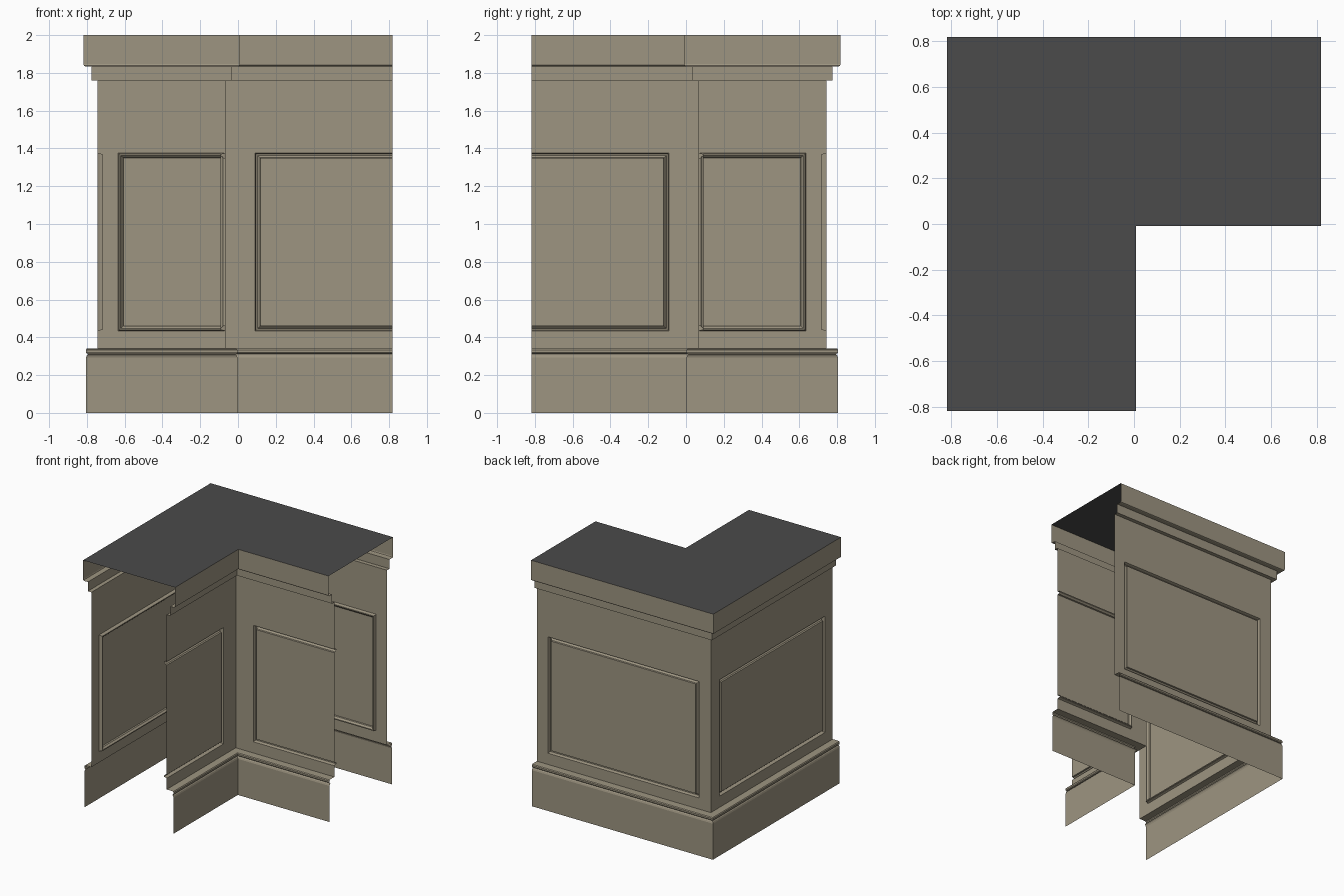
import bpy, bmesh
from mathutils import Vector

if "Cube" in bpy.data.objects:
    bpy.data.objects.remove(bpy.data.objects["Cube"])

END = 0.818
OUT = 0.743   # outer wall plane
INN = 0.067   # inner wall plane
UP = Vector((0, 0, 1))


def material(name, rgb):
    m = bpy.data.materials.new(name)
    m.diffuse_color = (*rgb, 1)
    m.use_nodes = True
    m.node_tree.nodes["Principled BSDF"].inputs["Base Color"].default_value = m.diffuse_color
    return m


paint = material("tan_paint", (0.34, 0.30, 0.22))
stone = material("dark_top", (0.07, 0.07, 0.07))


def finish(name, bm, mat):
    me = bpy.data.meshes.new(name)
    bm.to_mesh(me)
    bm.free()
    me.materials.append(mat)
    ob = bpy.data.objects.new(name, me)
    bpy.context.collection.objects.link(ob)
    return ob


def sweep(name, path, profile):
    """Mitred sweep of (projection, height) points along a three-point path."""
    pts = [Vector((*p, 0)) for p in path]
    n1 = (pts[1] - pts[0]).normalized().cross(UP)
    n2 = (pts[2] - pts[1]).normalized().cross(UP)
    bm = bmesh.new()
    rows = [[bm.verts.new(p + n * d + UP * z) for d, z in profile]
            for p, n in zip(pts, (n1, n1 + n2, n2))]
    for a, b in zip(rows, rows[1:]):
        for j in range(len(profile) - 1):
            bm.faces.new((a[j], b[j], b[j + 1], a[j + 1]))
    finish(name, bm, paint)


def panel_wall(name, start, end, u0, u1, open_start=False, open_end=False):
    """Flat wall with a grooved panel frame; open sides run off the wall end."""
    a, b = Vector((*start, 0)), Vector((*end, 0))
    along, length = (b - a).normalized(), (b - a).length
    out = along.cross(UP)
    groove = [(0, 0), (0.004, 0.010), (0.006, 0.026), (0.014, 0.026),
              (0.020, 0.017), (0.026, 0.012), (0.028, 0)]
    rects = [(0, length, 0.342, 1.76, 0)]
    for i, d in groove:
        rects.append((u0 if open_start else u0 + i, u1 if open_end else u1 - i,
                      0.433 + i, 1.377 - i, d))
    bm = bmesh.new()
    rings = []
    for l, r, lo, hi, d in rects:
        rings.append([bm.verts.new(a + along * u - out * d + UP * z)
                      for u, z in ((l, lo), (r, lo), (r, hi), (l, hi))])
    skip = {1: open_end, 3: open_start}
    for p, q in zip(rings, rings[1:]):
        for k in range(4):
            if not skip.get(k):
                m = (k + 1) % 4
                bm.faces.new((p[k], p[m], q[m], q[k]))
    bm.faces.new(rings[-1])
    finish(name, bm, paint)


outer = [(END, OUT), (-OUT, OUT), (-OUT, -END)]
inner = [(-INN, -END), (-INN, INN), (END, INN)]

# Skirting with bead, and stepped crown
skirting = [(0.062, 0), (0.062, 0.292), (0.058, 0.304), (0.050, 0.312),
            (0.058, 0.314), (0.063, 0.320), (0.063, 0.333), (0.058, 0.340),
            (0.050, 0.342), (0, 0.342)]
crown = [(0, 1.76), (0.032, 1.76), (0.032, 1.835), (0.066, 1.835),
         (0.072, 1.838), (0.075, 1.846), (0.075, 2.0)]
for side, path in (("outer", outer), ("inner", inner)):
    sweep(side + "_skirting", path, skirting)
    sweep(side + "_crown", path, crown)

# Panelled walls
panel_wall("back_wall", outer[0], outer[1], 0.098, 1.453)
panel_wall("left_wall", outer[1], outer[2], 0.108, 1.463)
panel_wall("inner_right_wall", inner[0], inner[1], 0, 0.728, open_start=True)
panel_wall("inner_front_wall", inner[1], inner[2], 0.157, 0.885, open_end=True)

# L-shaped countertop
c = INN - 0.075
bm = bmesh.new()
bm.faces.new([bm.verts.new((x, y, 2.0)) for x, y in
              ((-END, -END), (-c, -END), (-c, c), (END, c), (END, END), (-END, END))])
finish("countertop", bm, stone)
